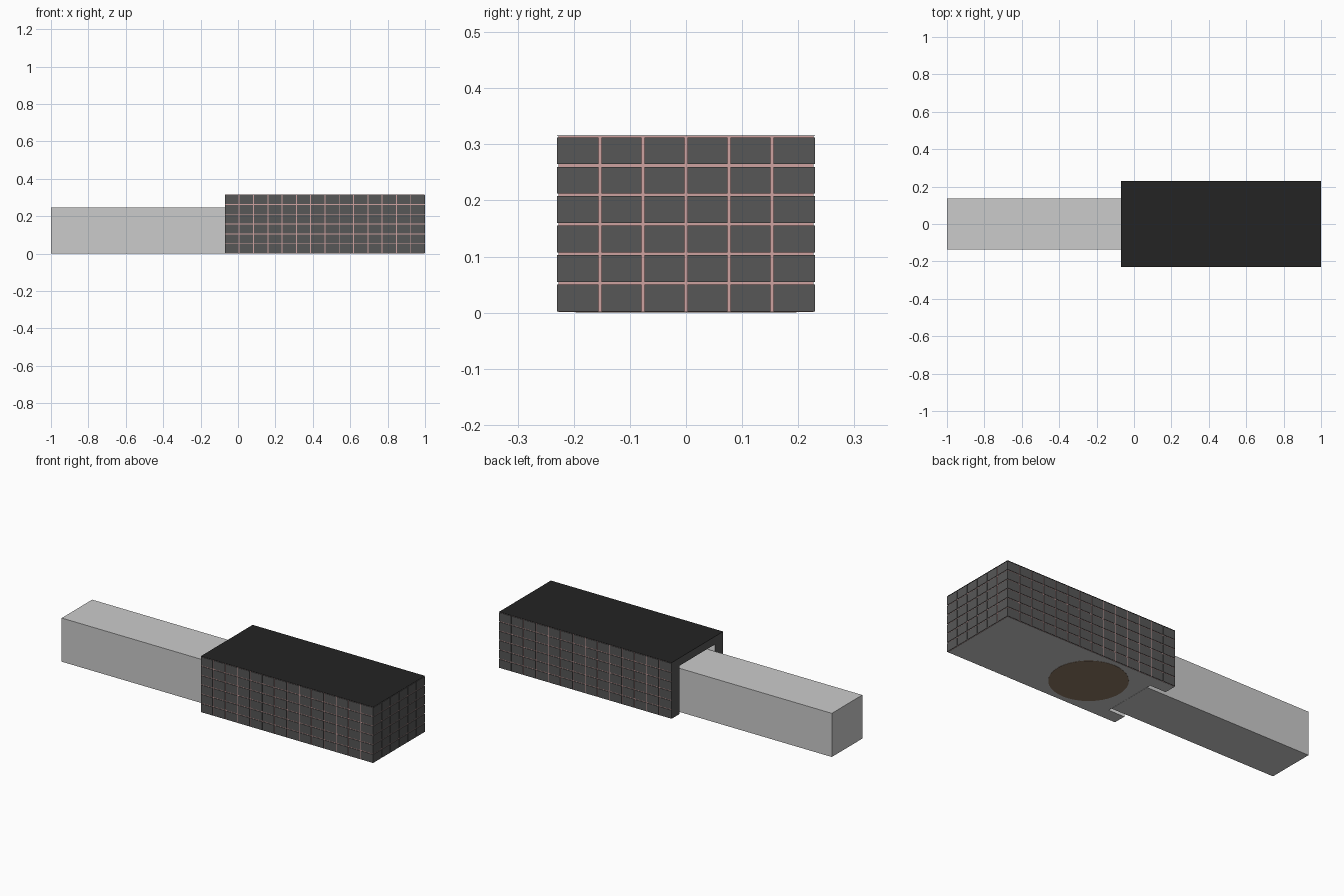
import bpy
import bmesh

if "Cube" in bpy.data.objects:
    bpy.data.objects.remove(bpy.data.objects["Cube"])


def material(name, r, g, b):
    m = bpy.data.materials.new(name)
    m.use_nodes = True
    m.diffuse_color = (r, g, b, 1)
    m.node_tree.nodes["Principled BSDF"].inputs["Base Color"].default_value = (r, g, b, 1)
    return m


grey = material("light grey", 0.6, 0.6, 0.6)
charcoal = material("charcoal", 0.095, 0.095, 0.095)
black = material("near black", 0.017, 0.017, 0.017)
pink = material("dusty pink", 0.62, 0.36, 0.35)
brown = material("brown", 0.28, 0.195, 0.135)
white = material("off white", 0.9, 0.9, 0.9)

# Main dimensions
X0, X1, Y, H = -0.07, 1.0, 0.23, 0.315
RECESS_X, RECESS_Y, RECESS_Z = 0.03, 0.157, 0.272
DEPTH, GAP, BASE = 0.003, 0.005, 0.001


def finish(name, bm, mats):
    bmesh.ops.recalc_face_normals(bm, faces=bm.faces)
    mesh = bpy.data.meshes.new(name)
    bm.to_mesh(mesh)
    bm.free()
    for m in mats:
        mesh.materials.append(m)
    ob = bpy.data.objects.new(name, mesh)
    bpy.context.collection.objects.link(ob)
    return ob


def add_box(bm, lo, hi):
    verts = bmesh.ops.create_cube(bm, size=1)["verts"]
    for v in verts:
        for i in range(3):
            v.co[i] = hi[i] if v.co[i] > 0 else lo[i]


def paint_body(ob):
    """Slots: joints, roof, underside, open end, recess lining."""
    for p in ob.data.polygons:
        n, c = p.normal, p.center
        if n.z > 0.9 and c.z > H - 0.01:
            p.material_index = 1
        elif n.z < -0.9 and c.z < 0.01:
            p.material_index = 2
        elif n.x < -0.9 and c.x < X0 + 0.01:
            p.material_index = 3
        elif abs(c.y) < RECESS_Y + 0.01 and c.x < RECESS_X + 0.01:
            p.material_index = 4


body_mats = [pink, black, grey, charcoal, white]
inner = Y - DEPTH

# Solid part of the block
bm = bmesh.new()
add_box(bm, (RECESS_X, -inner, BASE), (X1 - DEPTH, inner, H))
paint_body(finish("block_core", bm, body_mats))

# Open collar around the bar, an arch profile extruded along x
half = [(inner, H), (inner, BASE), (RECESS_Y, BASE), (RECESS_Y, RECESS_Z)]
profile = half + [(-y, z) for y, z in reversed(half)]
bm = bmesh.new()
face = bm.faces.new([bm.verts.new((X0, y, z)) for y, z in profile])
ext = bmesh.ops.extrude_face_region(bm, geom=[face], use_keep_orig=True)["geom"]
for v in ext:
    if isinstance(v, bmesh.types.BMVert):
        v.co.x = RECESS_X
paint_body(finish("block_collar", bm, body_mats))


# Wall tiles with narrow joints between them
def spans(a, b, count, open_ends):
    step = (b - a) / count
    for i in range(count):
        trim_a = GAP / 2 if i > 0 or open_ends else 0
        trim_b = GAP / 2 if i < count - 1 or open_ends else 0
        yield a + i * step + trim_a, a + (i + 1) * step - trim_b


long_tiles, end_tiles = bmesh.new(), bmesh.new()
for z0, z1 in spans(0, H, 6, True):
    for side in (-1, 1):
        ya, yb = sorted((side * inner, side * Y))
        for x0, x1 in spans(X0, X1, 14, False):
            add_box(long_tiles, (x0, ya, z0), (x1, yb, z1))
    for y0, y1 in spans(-Y, Y, 6, False):
        add_box(end_tiles, (X1 - DEPTH, y0, z0), (X1, y1, z1))
finish("side_tiles", long_tiles, [charcoal])
finish("end_tiles", end_tiles, [charcoal])

# Roof sheet covering the tile tops
bm = bmesh.new()
add_box(bm, (X0, -Y, H), (X1, Y, H + 0.001))
finish("roof_sheet", bm, [black])

# Long bar entering the collar
bm = bmesh.new()
add_box(bm, (-1, -0.135, 0), (RECESS_X, 0.135, 0.245))
finish("bar", bm, [grey])

# Round patch on the underside
bm = bmesh.new()
bmesh.ops.create_cone(bm, cap_ends=True, segments=48, radius1=0.197, radius2=0.197, depth=0.002)
bmesh.ops.translate(bm, verts=bm.verts, vec=(0.29, 0, 0.001))
finish("underside_disc", bm, [brown])
